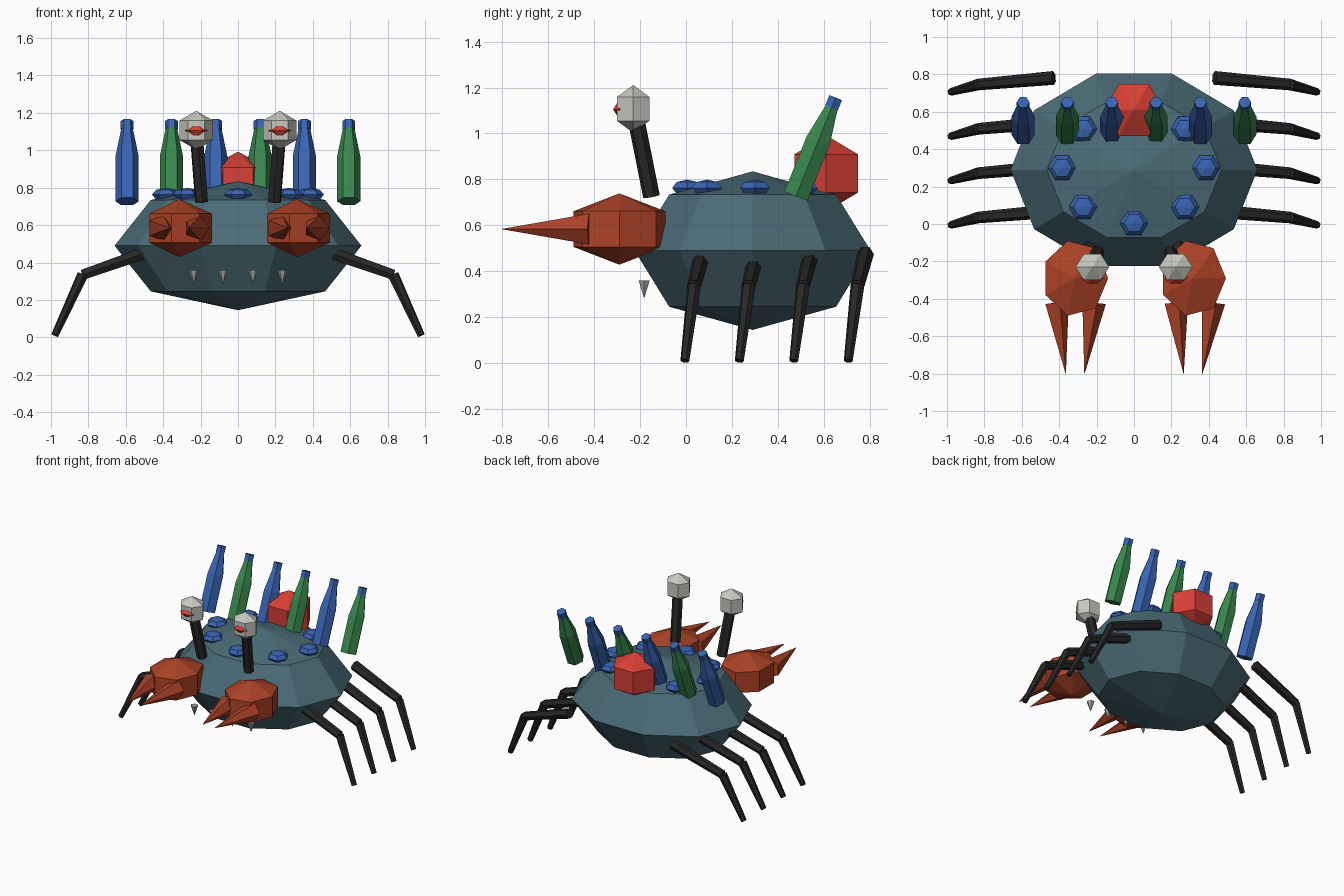
import bpy, bmesh
from math import sin, cos, pi, radians
from mathutils import Vector, Matrix

if "Cube" in bpy.data.objects:
    bpy.data.objects.remove(bpy.data.objects["Cube"], do_unlink=True)


def material(name, r, g, b):
    m = bpy.data.materials.new(name)
    m.use_nodes = True
    m.diffuse_color = (r, g, b, 1)
    m.node_tree.nodes["Principled BSDF"].inputs["Base Color"].default_value = (r, g, b, 1)
    return m


teal = material("teal shell", 0.07, 0.15, 0.185)
rust = material("rust claw", 0.42, 0.055, 0.02)
red = material("red", 0.68, 0.05, 0.035)
blue = material("blue", 0.04, 0.125, 0.45)
green = material("green", 0.04, 0.24, 0.075)
black = material("black", 0.02, 0.02, 0.02)
bone = material("pale grey", 0.58, 0.58, 0.54)
grey = material("tooth grey", 0.4, 0.4, 0.4)


def lathe(name, profile, sides, mat, matrix):
    """Turn (radius, height) points round z; zero radius closes to a point."""
    bm = bmesh.new()
    rings = []
    for r, z in profile:
        if r == 0:
            rings.append([bm.verts.new((0, 0, z))])
        else:
            rings.append([bm.verts.new((r * cos(2 * pi * i / sides), r * sin(2 * pi * i / sides), z))
                          for i in range(sides)])
    for a, b in zip(rings, rings[1:]):
        for i in range(sides):
            j = (i + 1) % sides
            loop = [a[i % len(a)], a[j % len(a)], b[j % len(b)], b[i % len(b)]]
            bm.faces.new(list(dict.fromkeys(loop)))
    for ring in (rings[0], rings[-1]):
        if len(ring) > 1:
            bm.faces.new(ring)
    bm.transform(matrix)
    bmesh.ops.recalc_face_normals(bm, faces=bm.faces)
    mesh = bpy.data.meshes.new(name)
    bm.to_mesh(mesh)
    bm.free()
    mesh.materials.append(mat)
    ob = bpy.data.objects.new(name, mesh)
    bpy.context.collection.objects.link(ob)
    return ob


def ball(name, centre, size, sides, rings, mat):
    profile = [(0 if k in (0, rings) else sin(pi * k / rings), -cos(pi * k / rings))
               for k in range(rings + 1)]
    return lathe(name, profile, sides, mat,
                 Matrix.Translation(centre) @ Matrix.Diagonal((*size, 1)))


def rod(name, start, end, r0, r1, sides, mat):
    start, end = Vector(start), Vector(end)
    axis = end - start
    turn = axis.to_track_quat('Z', 'Y').to_matrix().to_4x4()
    return lathe(name, [(r0, 0), (r1, axis.length)], sides, mat, Matrix.Translation(start) @ turn)


# Shell with its ring of studs and the block on its back
ball("shell", (0, 0.29, 0.49), (0.66, 0.54, 0.345), 10, 4, teal)
for i in range(8):
    a = i * pi / 4
    ball(f"shell_stud_{i + 1}", (0.385 * cos(a), 0.3 + 0.295 * sin(a), 0.763),
         (0.075, 0.075, 0.036), 6, 4, blue)
ball("back_lump", (0, 0.61, 0.826), (0.185, 0.185, 0.166), 6, 3, red)

for s, side in ((1, "left"), (-1, "right")):
    # Eyes on stalks
    rod(f"{side}_eye_stalk", (s * 0.195, -0.15, 0.725), (s * 0.22, -0.215, 1.05),
        0.037, 0.037, 6, black)
    ball(f"{side}_eye", (s * 0.223, -0.23, 1.107), (0.104, 0.094, 0.104), 6, 3, bone)
    ball(f"{side}_pupil", (s * 0.223, -0.29, 1.105), (0.06, 0.032, 0.042), 6, 2, red)

    # Claws with two converging pincers
    rod(f"{side}_arm", (s * 0.19, -0.04, 0.6), (s * 0.28, -0.2, 0.585), 0.042, 0.042, 6, black)
    ball(f"{side}_claw", (s * 0.315, -0.29, 0.584), (0.204, 0.237, 0.155), 7, 3, rust)
    for x0, x1, where in ((0.22, 0.265, "inner"), (0.418, 0.365, "outer")):
        rod(f"{side}_{where}_pincer", (s * x0, -0.42, 0.584), (s * x1, -0.8, 0.584),
            0.07, 0.001, 5, rust)

    # Four jointed legs
    for i in range(4):
        y = 0.07 + 0.237 * i
        knee = (s * 0.83, y + 0.035 - 0.07, 0.335)
        rod(f"{side}_upper_leg_{i + 1}", (s * 0.43, y, 0.475), knee, 0.037, 0.031, 6, black)
        rod(f"{side}_lower_leg_{i + 1}", knee, (s * 0.98, y - 0.075, 0.01), 0.031, 0.02, 6, black)

    # Teeth under the front edge
    for i, x in enumerate((0.08, 0.237)):
        rod(f"{side}_tooth_{i + 1}", (s * x, -0.182, 0.36), (s * x, -0.182, 0.285),
            0.028, 0.001, 6, grey)

# Row of bottles leaning back, alternating in colour
for i in range(6):
    place = Matrix.Translation((-0.593 + 0.237 * i, 0.478, 0.727)) @ Matrix.Rotation(radians(-22), 4, 'X')
    lathe(f"bottle_{i + 1}", [(0.062, 0), (0.062, 0.26), (0.031, 0.42)], 6,
          green if i % 2 else blue, place)
    lathe(f"bottle_cap_{i + 1}", [(0.034, 0.415), (0.034, 0.463)], 6, blue, place)
